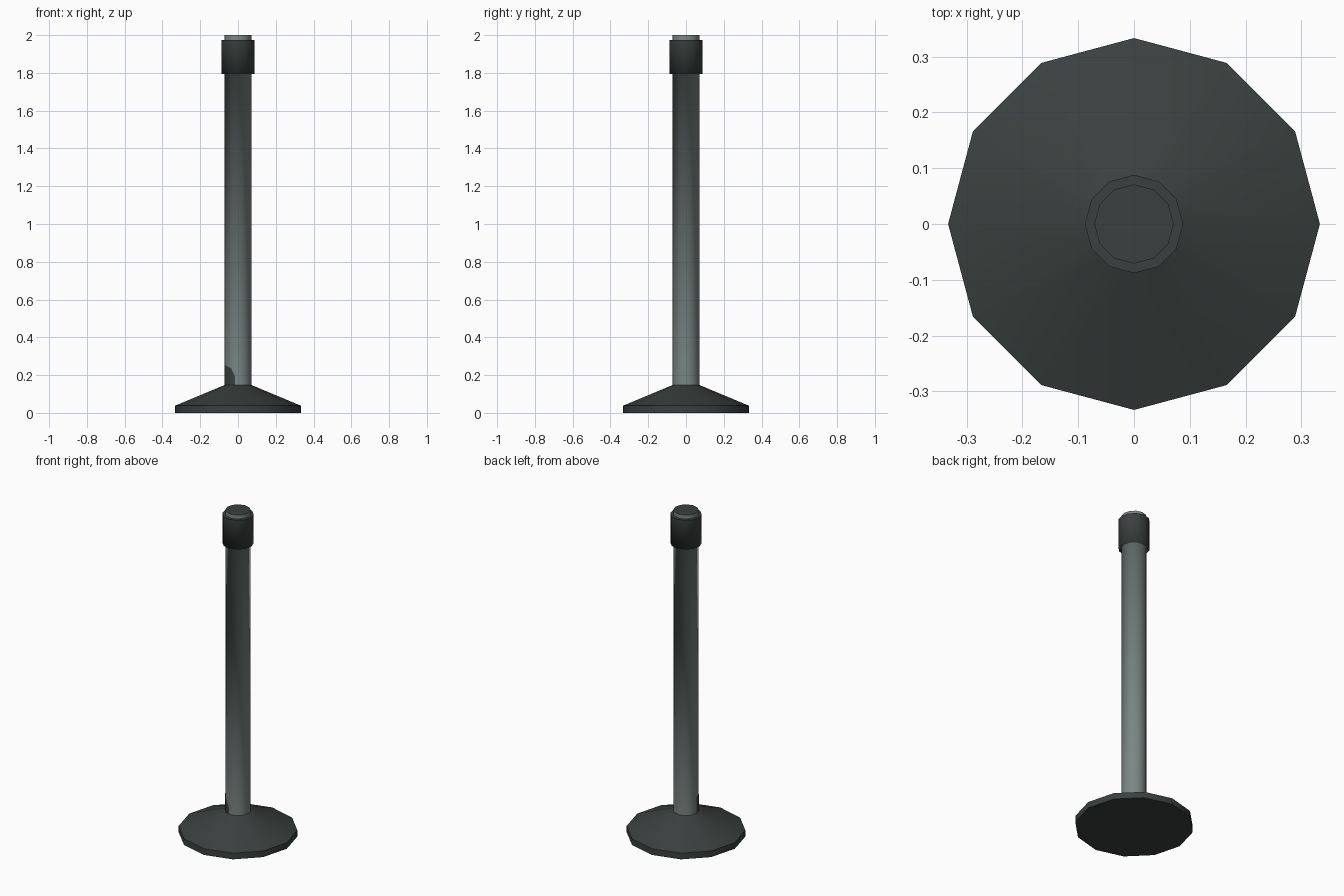
import bpy, bmesh, math

if "Cube" in bpy.data.objects:
    bpy.data.objects.remove(bpy.data.objects["Cube"])

SIDES = 12


def material(name, rgb):
    m = bpy.data.materials.new(name)
    m.diffuse_color = (*rgb, 1)
    m.use_nodes = True
    m.node_tree.nodes["Principled BSDF"].inputs["Base Color"].default_value = m.diffuse_color
    return m


DARK = material("dark_grey", (0.042, 0.052, 0.050))
LIGHT = material("worn_grey", (0.200, 0.245, 0.235))


def lathe(name, profile, mats, sharp_rings):
    """Spin an (r, z) profile; mats gives one slot per band, then bottom and top caps."""
    bm = bmesh.new()
    rings = []
    for r, z in profile:
        rings.append([bm.verts.new((r * math.cos(2 * math.pi * i / SIDES),
                                    r * math.sin(2 * math.pi * i / SIDES), z))
                      for i in range(SIDES)])
    for k in range(len(rings) - 1):
        a, b = rings[k], rings[k + 1]
        for i in range(SIDES):
            j = (i + 1) % SIDES
            f = bm.faces.new((a[i], a[j], b[j], b[i]))
            f.material_index = mats[k]
    bm.faces.new(rings[0][::-1]).material_index = mats[-2]
    bm.faces.new(rings[-1]).material_index = mats[-1]
    for f in bm.faces:
        f.smooth = True
    # Sharp rings keep crisp edges, the others blend
    for k in sharp_rings:
        for i in range(SIDES):
            bm.edges.get((rings[k][i], rings[k][(i + 1) % SIDES])).smooth = False
    me = bpy.data.meshes.new(name)
    bm.to_mesh(me)
    bm.free()
    me.materials.append(DARK)
    me.materials.append(LIGHT)
    ob = bpy.data.objects.new(name, me)
    bpy.context.collection.objects.link(ob)
    return ob


# Weighted foot: short rim and shallow cone
lathe("base", [(0.333, 0), (0.333, 0.038), (0.07, 0.148)], [0, 0, 0, 0], [0, 1, 2])

# Pole with belt collar and small cap; underside of the collar blends into the pole
lathe("pole_and_collar",
      [(0.071, 0.14), (0.071, 1.795), (0.088, 1.795), (0.088, 1.975),
       (0.071, 1.975), (0.071, 2.0)],
      [1, 0, 0, 0, 1, 0, 0], [0, 3, 4, 5])

# Dark scuff at the foot of the pole, a thin plate on the front left
bm = bmesh.new()
cols = []
for x, y, top in [(-0.072, 0, 0.25), (-0.0624, -0.036, 0.25),
                  (-0.036, -0.0624, 0.235), (-0.015, -0.068, 0.19)]:
    cols.append((bm.verts.new((x, y, 0.145)), bm.verts.new((x, y, top))))
for a, b in zip(cols, cols[1:]):
    bm.faces.new((a[0], b[0], b[1], a[1])).smooth = True
me = bpy.data.meshes.new("pole_scuff")
bm.to_mesh(me)
bm.free()
me.materials.append(DARK)
bpy.context.collection.objects.link(bpy.data.objects.new("pole_scuff", me))
